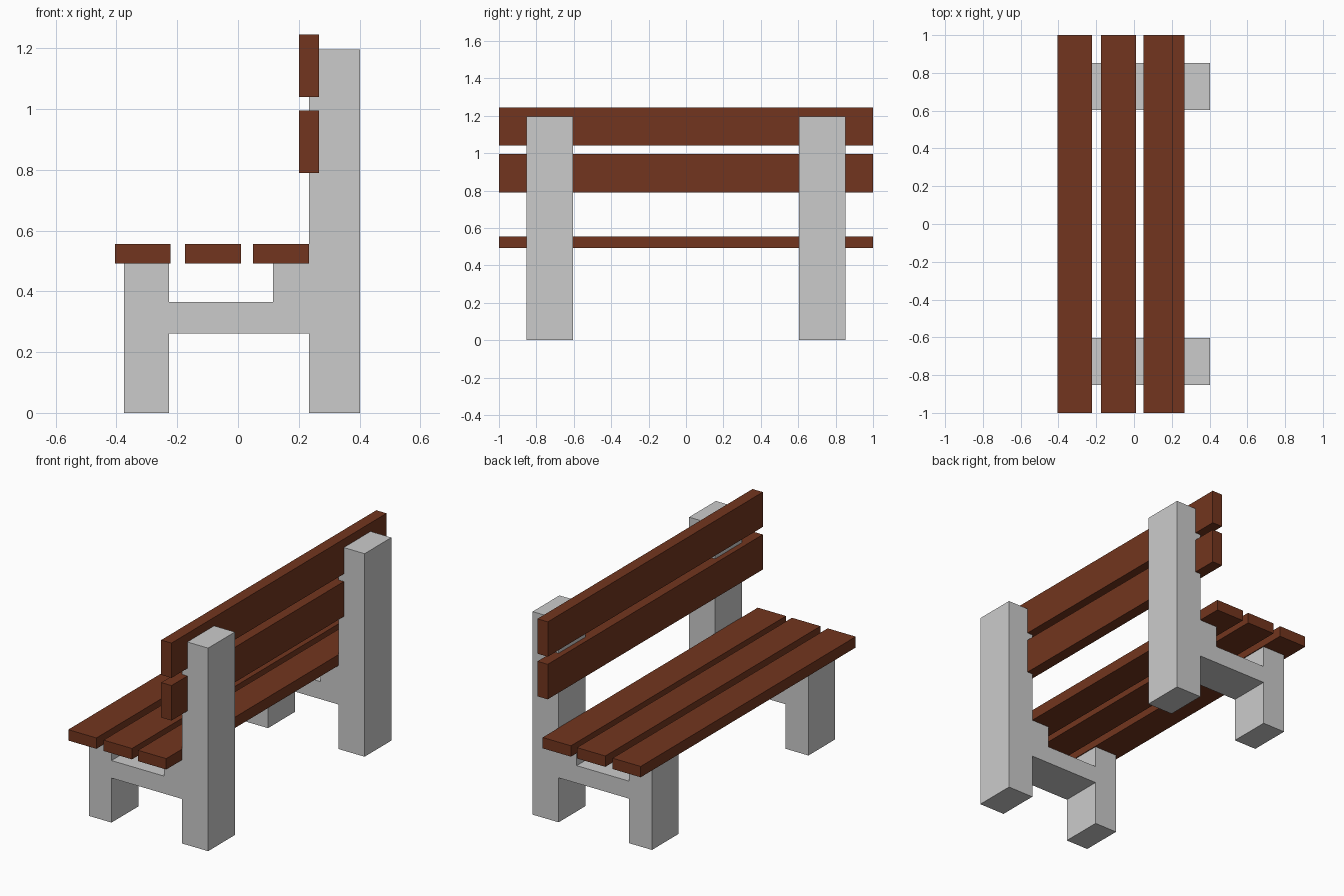
import bpy
import bmesh

if "Cube" in bpy.data.objects:
    bpy.data.objects.remove(bpy.data.objects["Cube"])

wood = bpy.data.materials.new("brown_wood")
wood.diffuse_color = (0.17, 0.036, 0.013, 1)
wood.use_nodes = True
wood.node_tree.nodes["Principled BSDF"].inputs["Base Color"].default_value = wood.diffuse_color


def extrude_profile(name, profile, y0, y1, mat=None):
    """Extrude an outline in the XZ plane from y0 to y1."""
    bm = bmesh.new()
    face = bm.faces.new([bm.verts.new((x, y0, z)) for x, z in profile])
    ext = bmesh.ops.extrude_face_region(bm, geom=[face])
    verts = [v for v in ext["geom"] if isinstance(v, bmesh.types.BMVert)]
    bmesh.ops.translate(bm, verts=verts, vec=(0, y1 - y0, 0))
    bmesh.ops.recalc_face_normals(bm, faces=bm.faces)
    mesh = bpy.data.meshes.new(name)
    bm.to_mesh(mesh)
    bm.free()
    obj = bpy.data.objects.new(name, mesh)
    bpy.context.collection.objects.link(obj)
    if mat:
        mesh.materials.append(mat)
    return obj


def plank(name, x0, x1, z0, z1):
    return extrude_profile(name, [(x0, z0), (x1, z0), (x1, z1), (x0, z1)], -1, 1, wood)


# Concrete end frames: short leg, crossbar with ledge, tall back post
frame = [(-0.375, 0), (-0.227, 0), (-0.227, 0.262), (0.233, 0.262),
         (0.233, 0), (0.402, 0), (0.402, 1.195), (0.233, 1.195),
         (0.233, 0.492), (0.115, 0.492), (0.115, 0.365), (-0.227, 0.365),
         (-0.227, 0.492), (-0.375, 0.492)]
for label, side in (("near", -1), ("far", 1)):
    extrude_profile(f"{label}_end_frame", frame, side * 0.603, side * 0.852)

# Seat planks
for i, (x0, x1) in enumerate([(-0.405, -0.222), (-0.175, 0.01), (0.049, 0.233)]):
    plank(f"seat_plank_{i + 1}", x0, x1, 0.492, 0.556)

# Backrest planks, set halfway into the posts
for i, (z0, z1) in enumerate([(0.789, 0.995), (1.04, 1.245)]):
    plank(f"back_plank_{i + 1}", 0.2, 0.267, z0, z1)
